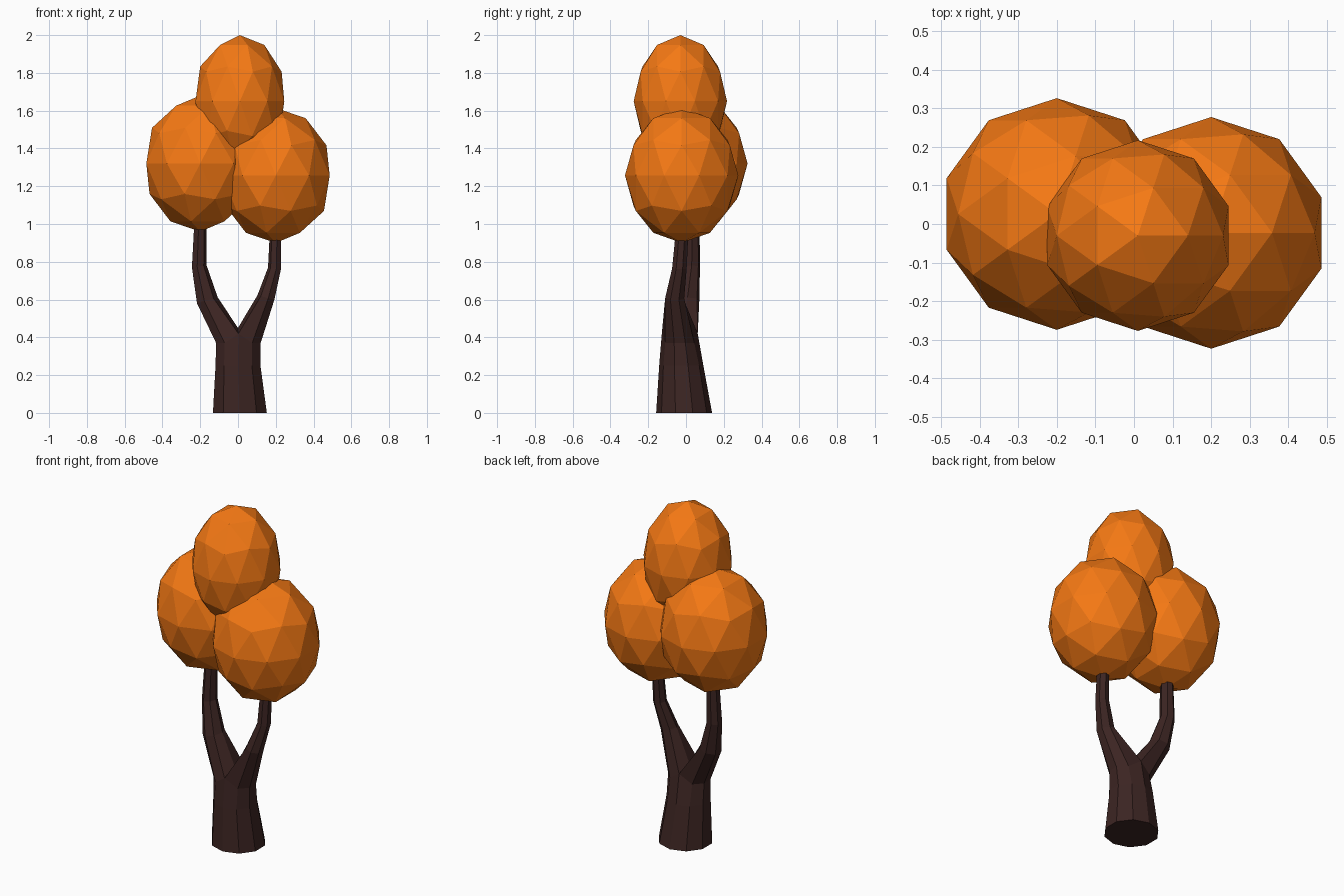
import bpy, bmesh
from math import sin, cos, radians, tau

if "Cube" in bpy.data.objects:
    bpy.data.objects.remove(bpy.data.objects["Cube"])


def material(name, rgb):
    m = bpy.data.materials.new(name)
    m.diffuse_color = (*rgb, 1)
    m.use_nodes = True
    m.node_tree.nodes["Principled BSDF"].inputs["Base Color"].default_value = m.diffuse_color
    return m


LEAF = material("orange_leaves", (0.91, 0.19, 0.007))
BARK = material("dark_bark", (0.045, 0.018, 0.016))


# Foliage: stretched low-poly icospheres
def foliage(name, loc, r, rz):
    bpy.ops.mesh.primitive_ico_sphere_add(subdivisions=2, radius=1, location=loc)
    ob = bpy.context.object
    ob.name = name
    ob.scale = (r, r, rz)
    ob.data.materials.append(LEAF)


foliage("foliage_left", (-0.20, 0.026, 1.32), 0.30, 0.36)
foliage("foliage_right", (0.20, -0.023, 1.257), 0.30, 0.357)
foliage("foliage_top", (0.01, -0.03, 1.65), 0.247, 0.35)

# Trunk: ten-sided, splitting into two branches
bm = bmesh.new()
N = 10


def trunk_ring(x, y, z, r, ry):
    return [bm.verts.new((x + r * cos(radians(90 + 36 * i)),
                          y + ry * sin(radians(90 + 36 * i)), z)) for i in range(N)]


def bridge(a, b):
    n = len(a)
    for i in range(n):
        j = (i + 1) % n
        bm.faces.new((a[i], a[j], b[j], b[i]))


rings = [trunk_ring(0.01, -0.01, 0, 0.15, 0.148),
         trunk_ring(0.0, -0.025, 0.25, 0.125, 0.117),
         trunk_ring(0.002, -0.033, 0.37, 0.124, 0.095)]
for v in (rings[2][0], rings[2][5]):
    v.co.z = 0.42
bm.faces.new(rings[0])
bridge(rings[0], rings[1])
bridge(rings[1], rings[2])

# Branches: each grows from half of the trunk's top ring plus a ridge point
ridge = bm.verts.new((0, -0.03, 0.45))
top = rings[2]
halves = [
    (top[0:6], 0, [(-0.165, 0.008, 0.595, 0.058), (-0.207, 0.03, 0.775, 0.041),
                   (-0.20, 0.035, 1.02, 0.034)]),
    (top[5:] + top[:1], 180, [(0.15, -0.06, 0.61, 0.047), (0.195, -0.035, 0.765, 0.036),
                              (0.20, -0.02, 0.97, 0.031)]),
]
for half, turn, path in halves:
    prev = half + [ridge]
    side = cos(radians(turn))
    for k, (x, y, z, r) in enumerate(path):
        tilt = (0.27, 0.12, 0)[k] * side
        ring = []
        for i in range(7):
            a = radians(turn) + tau * (i + 1) / 7
            dx = r * cos(a)
            ring.append(bm.verts.new((x + dx, y + 1.1 * r * sin(a), z + tilt * dx)))
        bridge(prev, ring)
        prev = ring
    bm.faces.new(prev)

bmesh.ops.recalc_face_normals(bm, faces=bm.faces)
mesh = bpy.data.meshes.new("forked_trunk")
bm.to_mesh(mesh)
bm.free()
mesh.materials.append(BARK)
trunk = bpy.data.objects.new("forked_trunk", mesh)
bpy.context.collection.objects.link(trunk)
